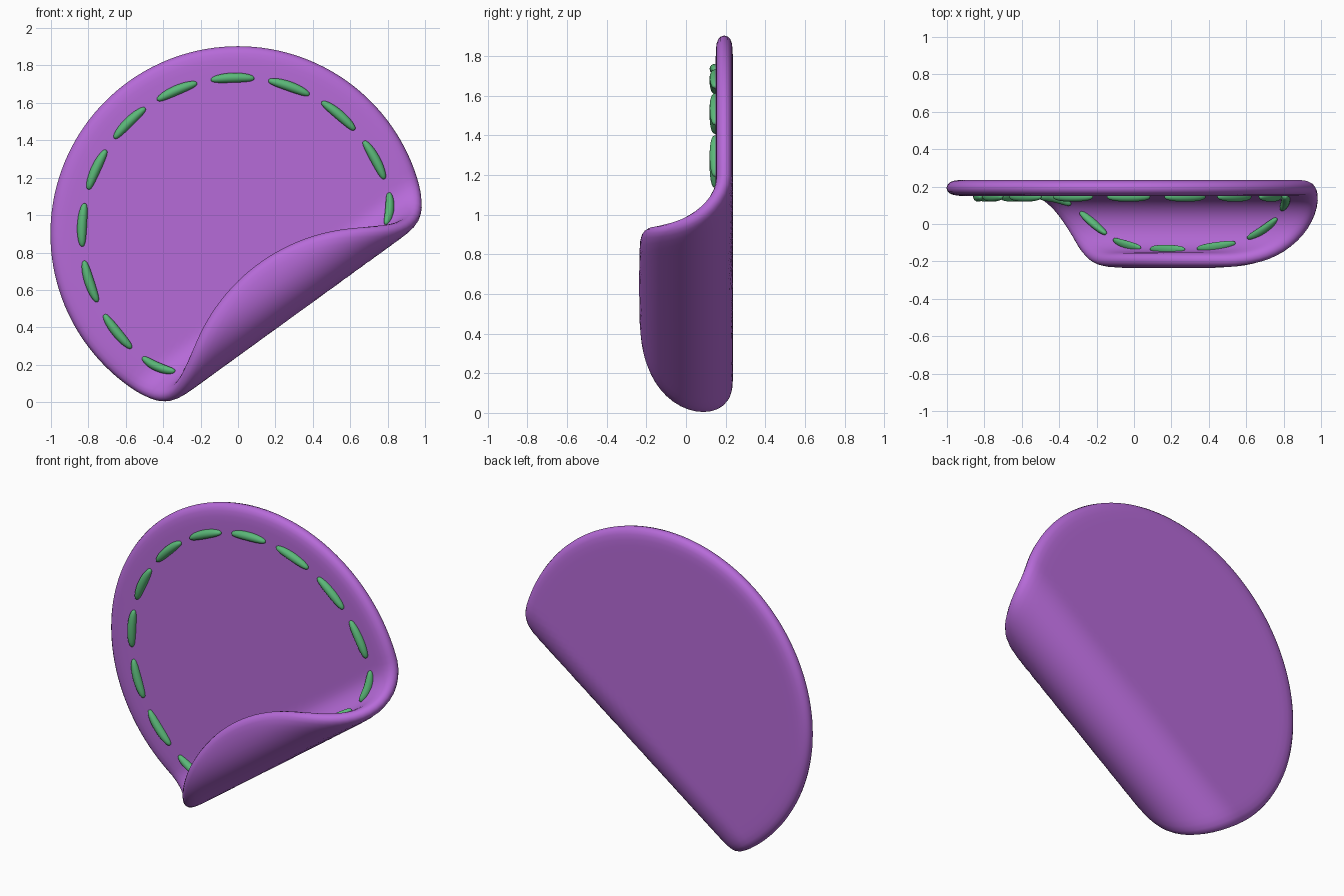
import bpy, bmesh
from math import sin, cos, pi, radians

cube = bpy.data.objects.get("Cube")
if cube:
    bpy.data.objects.remove(cube, do_unlink=True)

CENTRE_Z = 0.9       # height of the disc centre
RADIUS = 1.003       # disc radius
HALF = 0.043         # half the sheet thickness
BEND = 0.193         # radius of the fold
FOLD_START = 0.295   # distance from the centre where the fold begins
FOLD_ANGLE = radians(35.9)
STITCHES = 17


def make_material(name, colour):
    mat = bpy.data.materials.new(name)
    mat.use_nodes = True
    mat.diffuse_color = colour
    bsdf = next(n for n in mat.node_tree.nodes if n.type == 'BSDF_PRINCIPLED')
    bsdf.inputs["Base Color"].default_value = colour
    bsdf.inputs["Roughness"].default_value = 0.6
    return mat


def fold(x, z, h):
    """Wrap a flat point (h is the height above the sheet's middle) round the fold."""
    ca, sa = cos(FOLD_ANGLE), sin(FOLD_ANGLE)
    along, across = x * ca + z * sa, x * sa - z * ca
    past = max(0.0, across - FOLD_START)
    angle = min(past / BEND, pi)
    flat_end = max(0.0, past - pi * BEND)
    r = BEND - h
    across = min(across, FOLD_START) + r * sin(angle) - flat_end
    return (along * ca + across * sa, r * cos(angle),
            CENTRE_Z + along * sa - across * ca)


def finish(bm, name, mat):
    bmesh.ops.recalc_face_normals(bm, faces=bm.faces)
    for f in bm.faces:
        f.smooth = True
    mesh = bpy.data.meshes.new(name)
    bm.to_mesh(mesh)
    bm.free()
    mesh.materials.append(mat)
    obj = bpy.data.objects.new(name, mesh)
    bpy.context.collection.objects.link(obj)
    return obj


purple = make_material("purple", (0.47, 0.145, 0.69, 1))
green = make_material("green", (0.105, 0.48, 0.19, 1))

# Folded disc: a flat profile with a rounded rim, turned and then folded
rings = 22
side = [(0.9 * i / rings, HALF) for i in range(1, rings + 1)]
side += [(0.935, 0.042), (0.965, 0.038), (0.985, 0.03), (0.997, 0.018)]
profile = side + [(RADIUS, 0.0)] + [(r, -h) for r, h in reversed(side)]
segments = 144
bm = bmesh.new()
loops = []
for r, h in profile:
    loops.append([bm.verts.new(fold(r * cos(2 * pi * k / segments),
                                    r * sin(2 * pi * k / segments), h))
                  for k in range(segments)])
for a, b in zip(loops, loops[1:]):
    for k in range(segments):
        n = (k + 1) % segments
        bm.faces.new((a[k], a[n], b[n], b[k]))
for loop, h in ((loops[0], HALF), (loops[-1], -HALF)):
    middle = bm.verts.new(fold(0, 0, h))
    for k in range(segments):
        bm.faces.new((loop[k], loop[(k + 1) % segments], middle))
finish(bm, "folded_disc", purple)

# Stitches: plump capsules curved along a ring on the inner face
for i in range(STITCHES):
    bm = bmesh.new()
    bmesh.ops.create_uvsphere(bm, u_segments=16, v_segments=16, radius=1)
    mid = radians(92) - 2 * pi * i / STITCHES
    for v in bm.verts:
        u = v.co.z
        plump = max(1e-4, 1 - u * u) ** -0.12
        a = mid + radians(8) * u
        r = 0.835 + 0.026 * v.co.x * plump
        v.co = fold(r * cos(a), r * sin(a), HALF + 0.004 + 0.027 * v.co.y * plump)
    finish(bm, f"stitch_{i + 1}", green)
